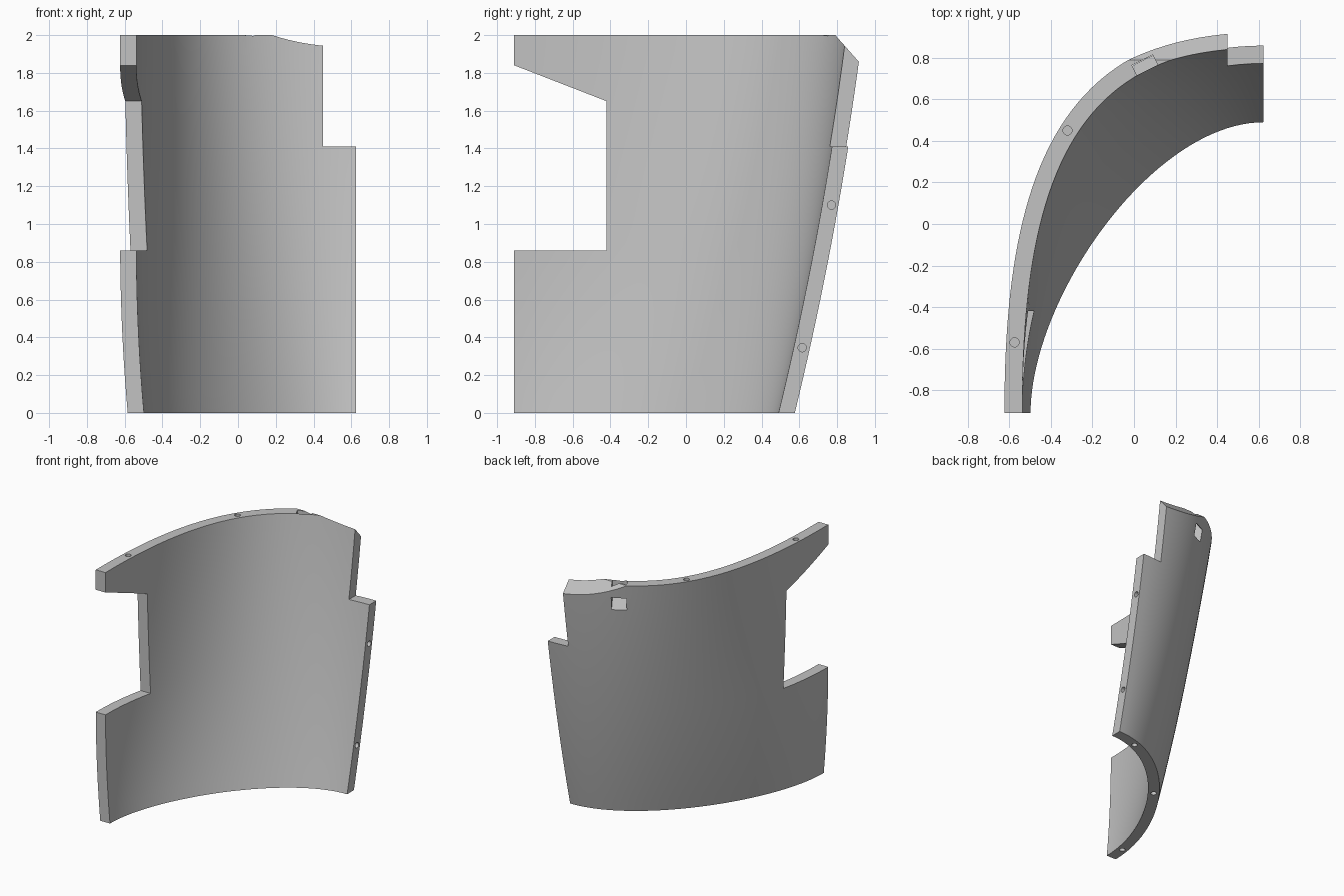
import bpy, bmesh, math
from mathutils import Vector, Matrix

if "Cube" in bpy.data.objects:
    bpy.data.objects.remove(bpy.data.objects["Cube"], do_unlink=True)

WALL = 0.086
END_X = 0.624
ARC_STEPS, HEIGHT_STEPS = 44, 20

grey = bpy.data.materials.new("plain_grey")
grey.use_nodes = True
grey.diffuse_color = (0.54, 0.54, 0.54, 1)
grey.node_tree.nodes["Principled BSDF"].inputs["Base Color"].default_value = (0.54, 0.54, 0.54, 1)


def wall_point(t, z, depth):
    """Point on the bent wall: t along the arc, depth inward from the outside."""
    x0 = -0.624 + 0.04 * max(0, 1 - z / 0.9) ** 2
    y1 = 0.576 + 0.243 * z - 0.03 * z * z
    a = 0.59 + 0.275 * z - 0.015 * z * z
    b = 0.59 + 0.245 * z - 0.015 * z * z
    p = [Vector((x0, -0.91)), Vector((x0, -0.91 + a)),
         Vector((END_X - b, y1)), Vector((END_X, y1))]
    s = 1 - t
    pos = p[0] * s**3 + p[1] * 3 * s * s * t + p[2] * 3 * s * t * t + p[3] * t**3
    tan = ((p[1] - p[0]) * s * s + (p[2] - p[1]) * 2 * s * t + (p[3] - p[2]) * t * t).normalized()
    pos += Vector((tan.y, -tan.x)) * depth
    return Vector((pos.x, pos.y, z))


def make_object(name, bm):
    bmesh.ops.recalc_face_normals(bm, faces=bm.faces)
    mesh = bpy.data.meshes.new(name)
    bm.to_mesh(mesh)
    bm.free()
    mesh.materials.append(grey)
    obj = bpy.data.objects.new(name, mesh)
    bpy.context.collection.objects.link(obj)
    return obj


def prism(name, outline, start, direction):
    """Extrude a closed outline of 3D points along a direction."""
    bm = bmesh.new()
    face = bm.faces.new([bm.verts.new(Vector(p) + Vector(start)) for p in outline])
    new = bmesh.ops.extrude_face_region(bm, geom=[face])["geom"]
    bmesh.ops.translate(bm, vec=direction,
                        verts=[v for v in new if isinstance(v, bmesh.types.BMVert)])
    return make_object(name, bm)


def pin_hole(name, center, rotation):
    bm = bmesh.new()
    bmesh.ops.create_cone(bm, cap_ends=True, segments=20, radius1=0.022, radius2=0.022,
                          depth=0.08, matrix=Matrix.Translation(center) @ rotation)
    return make_object(name, bm)


# Curved wall: outer and inner skins joined along all four edges
bm = bmesh.new()
grid = [[[bm.verts.new(wall_point(i / ARC_STEPS, 2 * j / HEIGHT_STEPS, d))
          for j in range(HEIGHT_STEPS + 1)] for i in range(ARC_STEPS + 1)] for d in (0, WALL)]
outer, inner = grid
for side in grid:
    for i in range(ARC_STEPS):
        for j in range(HEIGHT_STEPS):
            bm.faces.new((side[i][j], side[i + 1][j], side[i + 1][j + 1], side[i][j + 1]))
for j in (0, HEIGHT_STEPS):
    for i in range(ARC_STEPS):
        bm.faces.new((outer[i][j], outer[i + 1][j], inner[i + 1][j], inner[i][j]))
for i in (0, ARC_STEPS):
    for j in range(HEIGHT_STEPS):
        bm.faces.new((outer[i][j], outer[i][j + 1], inner[i][j + 1], inner[i][j]))
panel = make_object("curved_panel", bm)

# Side window, corner step and sloped top corner
cutters = [
    prism("window_cutter", [(0, -0.42, 0.86), (0, -0.42, 1.65), (0, -1.1, 1.914), (0, -1.1, 0.86)],
          (-1, 0, 0), (1.5, 0, 0)),
    prism("step_cutter", [(0.45, 0, 1.41), (1, 0, 1.41), (1, 0, 2.3), (0.45, 0, 2.3)],
          (0, 0.3, 0), (0, 1, 0)),
    prism("slope_cutter", [(0, 0.70, 2.102), (0, 1.02, 1.74), (0, 1.3, 2.3)],
          (-1, 0, 0), (2, 0, 0)),
]

# Bent clip slot: drops in from the top edge, then leaves through the outer face
along = Vector((0.894, 0.447, 0))
out = Vector((-0.447, 0.894, 0))
slot_profile = [(-0.028, 2.1), (-0.028, 1.86), (0.1, 1.68), (0.1, 1.83), (0.026, 1.905), (0.026, 2.1)]
cutters.append(prism("slot_cutter", [out * o + Vector((0, 0, z)) for o, z in slot_profile],
                     Vector((0.052, 0.766, 0)) - along * 0.056, along * 0.112))

# Pin holes in the top, bottom and end edges
flat = Matrix.Identity(4)
sideways = Matrix.Rotation(math.pi / 2, 4, "Y")
cutters += [pin_hole("top_pin_cutter", p, flat) for p in ((-0.32, 0.45, 2), (-0.575, -0.57, 2))]
cutters += [pin_hole("end_pin_cutter", (END_X, y, z), sideways) for y, z in ((0.77, 1.1), (0.615, 0.345))]
cutters += [pin_hole("bottom_pin_cutter", wall_point(t, 0, WALL / 2), flat) for t in (0.08, 0.5, 0.87)]

bpy.ops.object.select_all(action="DESELECT")
bpy.context.view_layer.objects.active = panel
panel.select_set(True)
for cutter in cutters:
    cutter.hide_render = True
    mod = panel.modifiers.new("cut", "BOOLEAN")
    mod.operation, mod.solver, mod.object = "DIFFERENCE", "EXACT", cutter
    bpy.ops.object.modifier_apply(modifier=mod.name)
    bpy.data.objects.remove(cutter, do_unlink=True)

bpy.ops.object.shade_smooth_by_angle(angle=math.radians(25))
